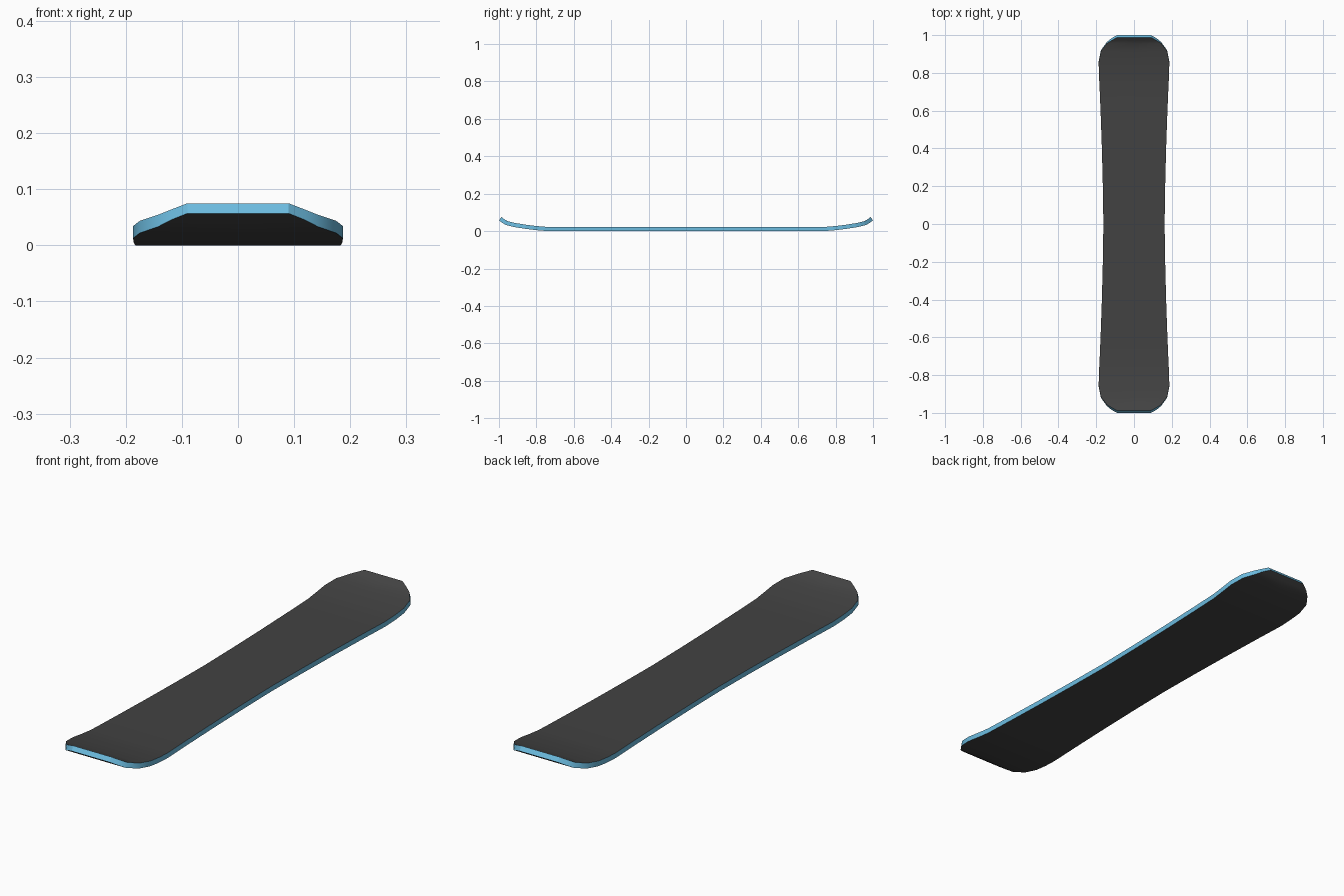
import bpy, bmesh

if "Cube" in bpy.data.objects:
    bpy.data.objects.remove(bpy.data.objects["Cube"])


def material(name, color):
    m = bpy.data.materials.new(name)
    m.diffuse_color = (*color, 1)
    m.use_nodes = True
    m.node_tree.nodes["Principled BSDF"].inputs["Base Color"].default_value = m.diffuse_color
    return m


# Half-length stations of the base sheet: y, half width, height
half = [(0, .162, 0), (.2, .165, 0), (.4, .170, 0), (.6, .177, 0),
        (.74, .183, 0), (.80, .186, .005), (.86, .187, .0125),
        (.92, .175, .022), (.964, .143, .033), (.983, .12, .045),
        (1, .09, .057)]
stations = [(-y, w, z) for y, w, z in reversed(half[1:])] + half

# Base sheet, curved up at nose and tail
bm = bmesh.new()
rows = [[bm.verts.new((s * w, y, z)) for s in (-1, 0, 1)] for y, w, z in stations]
for a, b in zip(rows, rows[1:]):
    for i in (0, 1):
        bm.faces.new((a[i], a[i + 1], b[i + 1], b[i]))
mesh = bpy.data.meshes.new("snowboard_deck")
bm.to_mesh(mesh)
bm.free()
board = bpy.data.objects.new("snowboard_deck", mesh)
bpy.context.collection.objects.link(board)
mesh.materials.append(material("dark_deck", (.055, .055, .055)))
mesh.materials.append(material("blue_edge", (.15, .50, .74)))

# Thickness upward, with a blue side wall
solid = board.modifiers.new("thickness", 'SOLIDIFY')
solid.thickness = .022
solid.offset = 1
solid.use_even_offset = True
solid.material_offset_rim = 1

bpy.context.view_layer.objects.active = board
board.select_set(True)
bpy.ops.object.modifier_apply(modifier=solid.name)
bpy.ops.object.shade_smooth_by_angle()
